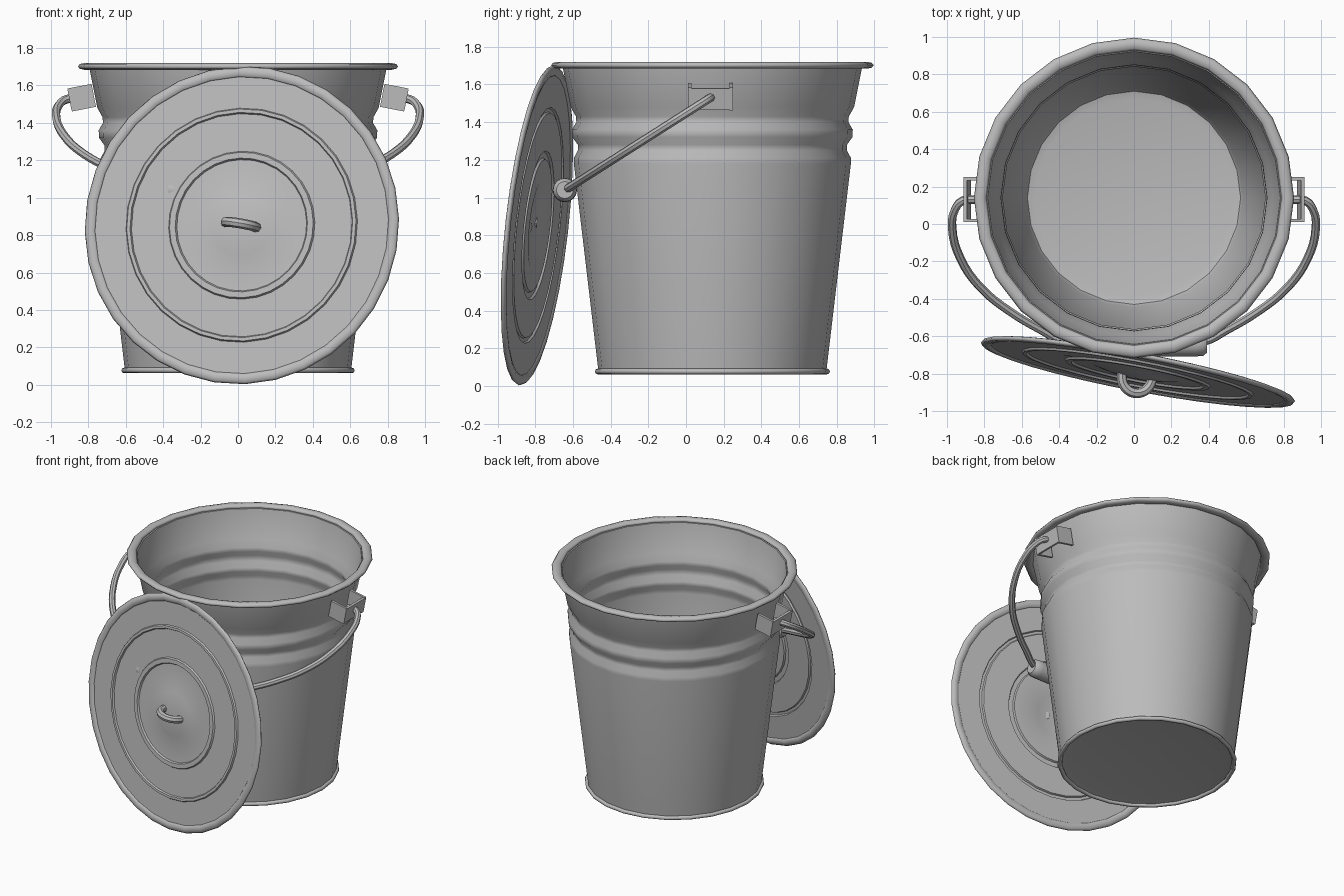
import bpy, bmesh, math
from mathutils import Matrix, Vector

if "Cube" in bpy.data.objects:
    bpy.data.objects.remove(bpy.data.objects["Cube"], do_unlink=True)

STEEL = (0.5, 0.5, 0.5, 1)
steel = bpy.data.materials.new("grey steel")
steel.use_nodes = True
steel.diffuse_color = STEEL
steel.node_tree.nodes["Principled BSDF"].inputs["Base Color"].default_value = STEEL

BUCKET = Matrix.Translation((0, 0.14, 0))


def add(name, bm, matrix, angle=40):
    """Turn a bmesh into a smooth-shaded steel object."""
    bmesh.ops.remove_doubles(bm, verts=bm.verts, dist=1e-5)
    bmesh.ops.recalc_face_normals(bm, faces=bm.faces)
    mesh = bpy.data.meshes.new(name)
    bm.to_mesh(mesh)
    bm.free()
    mesh.materials.append(steel)
    ob = bpy.data.objects.new(name, mesh)
    bpy.context.collection.objects.link(ob)
    ob.matrix_world = matrix
    bpy.ops.object.select_all(action="DESELECT")
    ob.select_set(True)
    bpy.context.view_layer.objects.active = ob
    bpy.ops.object.shade_smooth_by_angle(angle=math.radians(angle))
    return ob


def lathe(name, profile, matrix, sides=24, closed=True, angle=40):
    """Spin (radius, height) points about the local z axis."""
    bm = bmesh.new()
    verts = [bm.verts.new((0, r, z)) for r, z in profile]
    edges = [bm.edges.new(p) for p in zip(verts, verts[1:])]
    if closed:
        edges.append(bm.edges.new((verts[-1], verts[0])))
    bmesh.ops.spin(bm, geom=verts + edges, axis=(0, 0, 1), cent=(0, 0, 0),
                   angle=math.tau, steps=sides, use_merge=True)
    return add(name, bm, matrix, angle)


def oval(r, z, half_w, half_h, n=8):
    """Oval cross-section for a rolled bead."""
    return [(r + half_w * math.cos(math.tau * i / n),
             z + half_h * math.sin(math.tau * i / n)) for i in range(n)]


def tube(name, points, radius, matrix):
    """Round rod along a smooth path."""
    curve = bpy.data.curves.new(name, "CURVE")
    curve.dimensions = "3D"
    curve.bevel_depth, curve.bevel_resolution = radius, 2
    curve.use_fill_caps = True
    curve.resolution_u = 4
    spline = curve.splines.new("BEZIER")
    spline.bezier_points.add(len(points) - 1)
    for bp, p in zip(spline.bezier_points, points):
        bp.co = p
        bp.handle_left_type = bp.handle_right_type = "AUTO"
    temp = bpy.data.objects.new(name, curve)
    bpy.context.collection.objects.link(temp)
    bpy.context.view_layer.update()
    mesh = temp.to_mesh()
    bm = bmesh.new()
    bm.from_mesh(mesh)
    temp.to_mesh_clear()
    bpy.data.objects.remove(temp, do_unlink=True)
    return add(name, bm, matrix)


# Bucket body: thin shell with two ribs below the rim
wall = [(0.605, 0.08), (0.735, 1.18), (0.735, 1.21), (0.714, 1.25), (0.714, 1.28),
        (0.743, 1.32), (0.745, 1.36), (0.722, 1.4), (0.724, 1.43), (0.752, 1.48),
        (0.795, 1.695)]
THICK = 0.012
inner = [(r - THICK, z) for r, z in reversed(wall[1:])]
floor = [(0.585, 0.14), (0.57, 0.115), (0.53, 0.105), (0, 0.105)]
under = [(0, 0.09), (0.53, 0.09), (0.592, 0.08)]
lathe("bucket_body", wall + inner + floor + under, BUCKET, closed=False)
lathe("bucket_rim", oval(0.822, 1.702, 0.034, 0.018), BUCKET, angle=80)
lathe("bucket_foot_bead", oval(0.608, 0.077, 0.016, 0.015), BUCKET, angle=80)

# Lid: leaning disc with raised rings, a shallow dome and a rolled edge
normal = Vector((-0.19, -1, 0.11)).normalized()
across = Vector((1, -0.208, -0.16))
across = (across - normal * across.dot(normal)).normalized()
LID = Matrix((across, normal.cross(across), normal)).transposed().to_4x4()
LID.translation = (0.02, -0.795, 0.853)
front = [(0, 0.03), (0.08, 0.027), (0.16, 0.016), (0.24, 0), (0.353, 0), (0.36, 0.012),
         (0.391, 0.012), (0.398, 0), (0.6, 0), (0.606, 0.012), (0.624, 0.012),
         (0.63, 0), (0.785, 0), (0.845, 0)]
back = [(r, z - 0.01) for r, z in reversed(front)]
lathe("lid_disc", front + back, LID, sides=32, closed=False, angle=30)
lathe("lid_edge", oval(0.825, -0.004, 0.03, 0.015), LID, sides=32, angle=80)
loop = [(0.085 * math.cos(math.pi * i / 6), 0, 0.015 + 0.095 * math.sin(math.pi * i / 6))
        for i in range(7)]
tube("lid_handle", loop, 0.027, LID)

# Lugs: open bracket on each side, leaning with the wall
for side, label in ((1, "left"), (-1, "right")):
    bm = bmesh.new()
    for cx, cy, sx, sy, sz in ((0.058, 0, 0.018, 0.24, 0.115),
                               (0, 0.111, 0.13, 0.018, 0.125),
                               (0, -0.111, 0.13, 0.018, 0.125)):
        bmesh.ops.create_cube(bm, size=1, matrix=Matrix.Translation((cx, cy, 0))
                              @ Matrix.Diagonal((sx, sy, sz, 1)))
    turn = Matrix.Rotation(0 if side > 0 else math.pi, 4, "Z")
    place = Matrix.Translation((0.835, 0, 1.535)) @ Matrix.Rotation(math.radians(11), 4, "Y")
    add(label + "_lug", bm, Matrix.Translation((0, 0.13, 0)) @ turn @ place, 30)

# Bail: swung forward and down, lying in one slanted plane
half = [(0.84, 0.13), (0.915, 0.125), (0.96, 0.07), (0.972, -0.02), (0.93, -0.18),
        (0.82, -0.34), (0.66, -0.47), (0.5, -0.565), (0.37, -0.63)]
half = [(x, y, 1.53 + (y - 0.13) * 0.636) for x, y in half]
path = half + [(0, -0.645, 1.037)] + [(-x, y, z) for x, y, z in reversed(half)]
tube("bail", path, 0.023, Matrix.Identity(4))

# Grip: round handle around the middle of the bail
grip = [(0, -0.39), (0.045, -0.39), (0.062, -0.37), (0.065, -0.33)]
grip += [(r, -z) for r, z in reversed(grip)]
GRIP = Matrix.Translation((0, -0.643, 1.04)) @ Matrix.Rotation(math.pi / 2, 4, "Y")
lathe("bail_grip", grip, GRIP, sides=16, closed=False)
